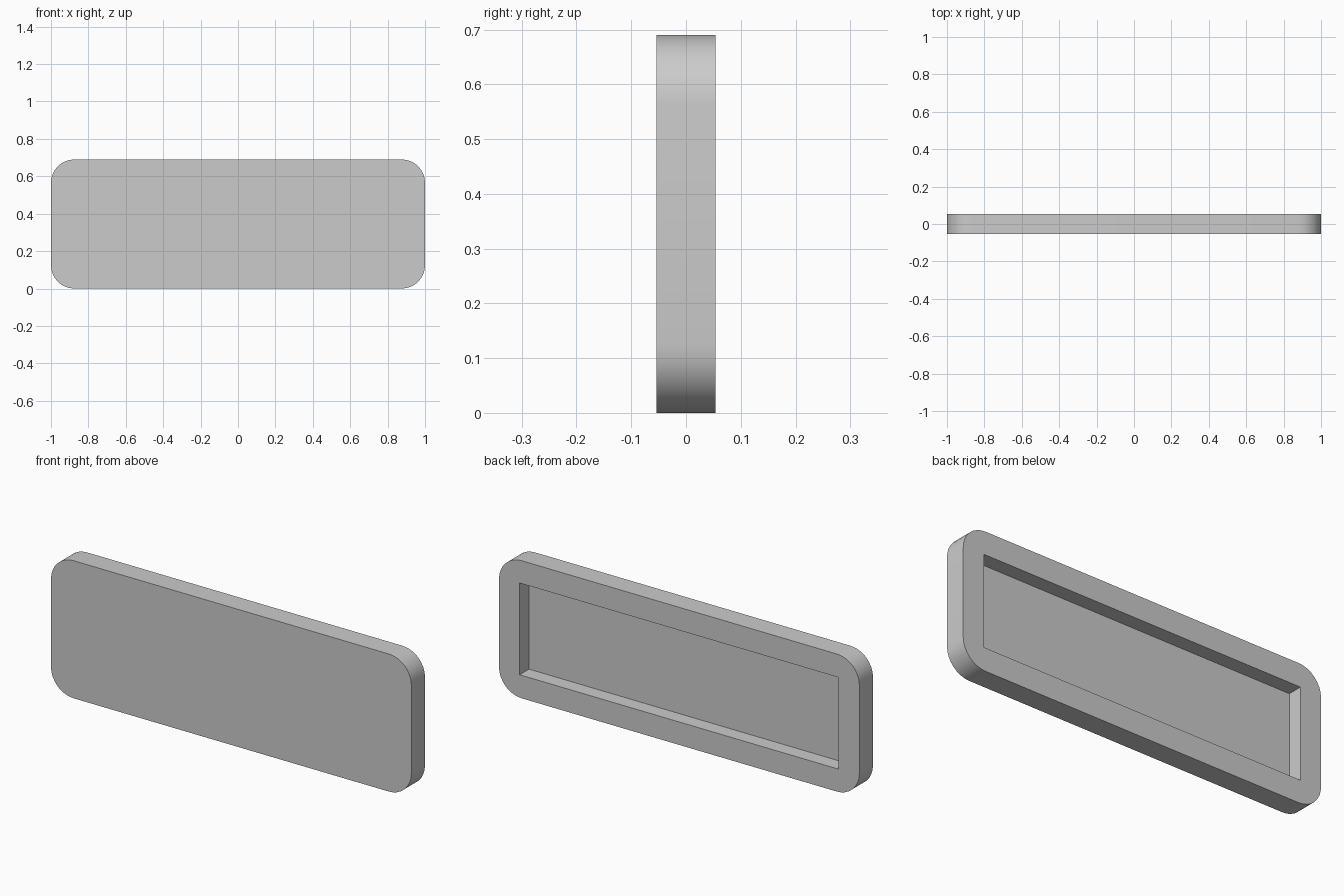
import bpy
import bmesh
from math import cos, sin, pi

cube = bpy.data.objects.get("Cube")
if cube:
    bpy.data.objects.remove(cube, do_unlink=True)

HALF_W, HEIGHT, HALF_D = 1.0, 0.69, 0.054
RADIUS, STEPS = 0.125, 8
MARGIN, DEPTH = 0.115, 0.074

grey = bpy.data.materials.new("plain_grey")
grey.use_nodes = True
colour = (0.6, 0.6, 0.6, 1)
grey.diffuse_color = colour
grey.node_tree.nodes["Principled BSDF"].inputs["Base Color"].default_value = colour


def rounded_outline():
    """Outline of the plate in x and z, corner by corner."""
    cx, cz, mid = HALF_W - RADIUS, HEIGHT / 2 - RADIUS, HEIGHT / 2
    points = []
    for corner, (sx, sz) in enumerate([(1, 1), (-1, 1), (-1, -1), (1, -1)]):
        for i in range(STEPS + 1):
            a = (corner + i / STEPS) * pi / 2
            points.append((sx * cx + RADIUS * cos(a), mid + sz * cz + RADIUS * sin(a)))
    return points


def ring(bm, points, y):
    return [bm.verts.new((x, y, z)) for x, z in points]


def walls(bm, a, b):
    for i in range(len(a)):
        j = (i + 1) % len(a)
        bm.faces.new((a[i], a[j], b[j], b[i]))


bm = bmesh.new()
outline = rounded_outline()
px, z0, z1 = HALF_W - MARGIN, MARGIN, HEIGHT - MARGIN
pocket = [(px, z1), (-px, z1), (-px, z0), (px, z0)]

# Front face and rounded rim
front = ring(bm, outline, -HALF_D)
back = ring(bm, outline, HALF_D)
bm.faces.new(front)
walls(bm, front, back)

# Pocket sunk into the back
mouth = ring(bm, pocket, HALF_D)
floor = ring(bm, pocket, HALF_D - DEPTH)
walls(bm, mouth, floor)
bm.faces.new(floor)

# Flat border round the pocket: a fan at each corner, a strip on each side
n = STEPS + 1
for c in range(4):
    arc = back[c * n:(c + 1) * n]
    for i in range(STEPS):
        bm.faces.new((arc[i], arc[i + 1], mouth[c]))
    bm.faces.new((arc[-1], back[(c + 1) * n % len(back)], mouth[(c + 1) % 4], mouth[c]))

bmesh.ops.recalc_face_normals(bm, faces=bm.faces[:])
mesh = bpy.data.meshes.new("recessed_plate")
bm.to_mesh(mesh)
bm.free()
mesh.materials.append(grey)

plate = bpy.data.objects.new("recessed_plate", mesh)
bpy.context.collection.objects.link(plate)
bpy.context.view_layer.objects.active = plate
plate.select_set(True)
bpy.ops.object.shade_smooth_by_angle()
